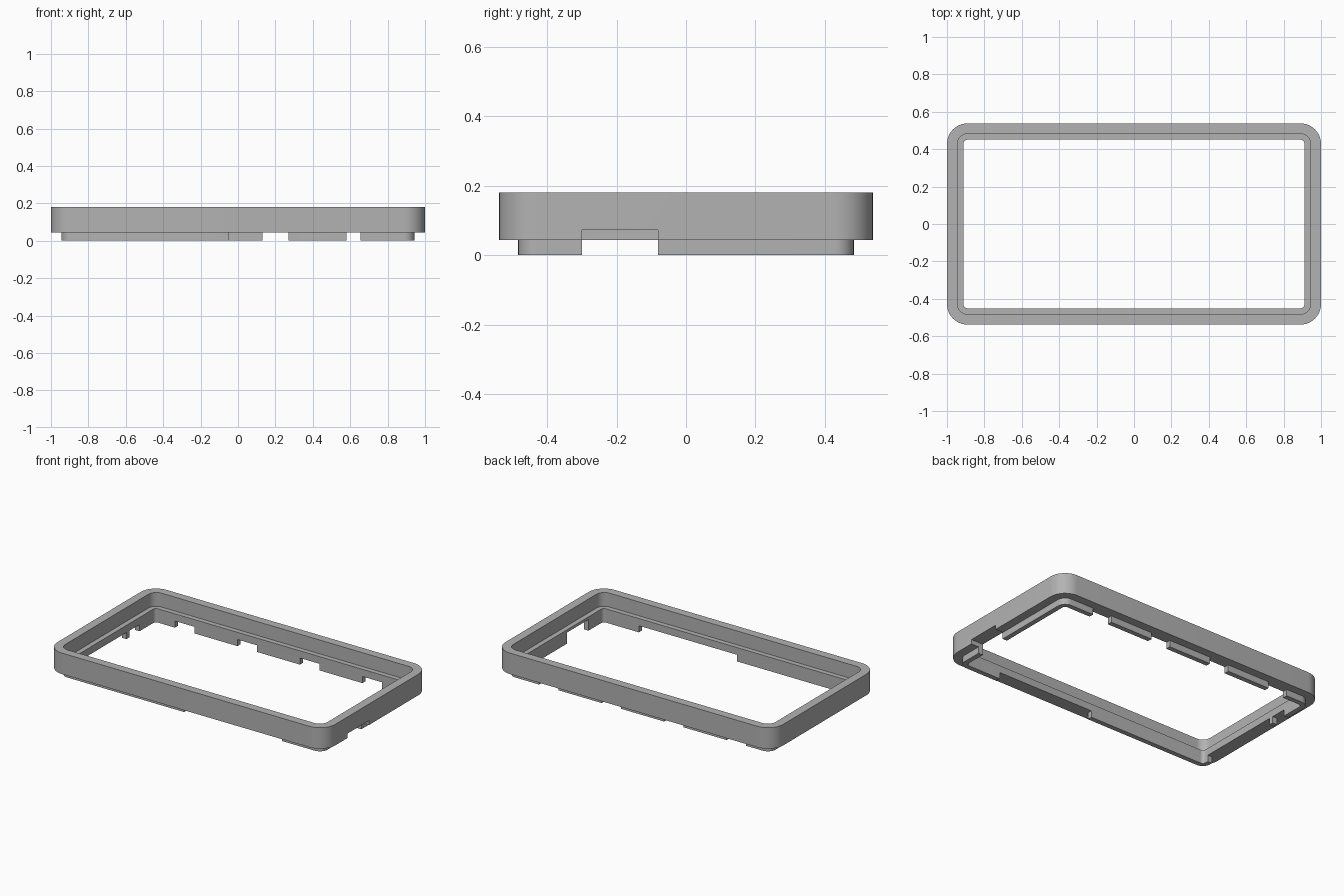
import bpy, bmesh, math
from mathutils import Matrix, Vector

if "Cube" in bpy.data.objects:
    bpy.data.objects.remove(bpy.data.objects["Cube"], do_unlink=True)

STEPS = 10
TOP, LEDGE, BASE = 0.18, 0.09, 0.043

# Outlines: half width, half depth, corner radius
OUTER = (1.0, 0.538, 0.11)
SKIRT = (0.944, 0.483, 0.055)
INNER = (0.912, 0.451, 0.023)


def rounded_loop(bm, outline, z):
    hx, hy, r = outline
    loop = []
    for corner, (sx, sy) in enumerate([(1, 1), (-1, 1), (-1, -1), (1, -1)]):
        for i in range(STEPS + 1):
            a = math.pi / 2 * (corner + i / STEPS)
            loop.append(bm.verts.new((sx * (hx - r) + r * math.cos(a),
                                      sy * (hy - r) + r * math.sin(a), z)))
    return loop


def make_object(name, bm):
    bmesh.ops.recalc_face_normals(bm, faces=bm.faces)
    mesh = bpy.data.meshes.new(name)
    bm.to_mesh(mesh)
    bm.free()
    obj = bpy.data.objects.new(name, mesh)
    bpy.context.collection.objects.link(obj)
    return obj


# Frame: stepped section swept around the rounded rectangle
bm = bmesh.new()
section = [(OUTER, BASE), (OUTER, TOP), (SKIRT, TOP), (SKIRT, LEDGE),
           (INNER, LEDGE), (INNER, 0), (SKIRT, 0), (SKIRT, BASE)]
loops = [rounded_loop(bm, outline, z) for outline, z in section]
for k, a in enumerate(loops):
    b = loops[(k + 1) % len(loops)]
    for i in range(len(a)):
        j = (i + 1) % len(a)
        bm.faces.new((a[i], a[j], b[j], b[i]))
frame = make_object("bezel_frame", bm)

grey = bpy.data.materials.new("grey")
grey.use_nodes = True
colour = (0.45, 0.45, 0.45, 1)
grey.diffuse_color = colour
grey.node_tree.nodes["Principled BSDF"].inputs["Base Color"].default_value = colour
frame.data.materials.append(grey)

# Gaps in the skirt: x range, y range, top height
gaps = [((-0.05, 0.655), (-0.51, -0.42), BASE),
        ((-0.97, -0.88), (-0.41, 0.155), BASE),
        ((-0.97, -0.88), (0.185, 0.29), BASE),
        ((0.85, 1.1), (-0.30, -0.08), 0.072)]
gaps += [((x - 0.07, x + 0.07), (0.42, 0.51), BASE)
         for x in (-0.70, -0.25, 0.20, 0.65)]

bm = bmesh.new()
for (x0, x1), (y0, y1), z1 in gaps:
    z0 = -0.1
    centre = Vector((x0 + x1, y0 + y1, z0 + z1)) / 2
    size = Matrix.Diagonal((x1 - x0, y1 - y0, z1 - z0, 1))
    bmesh.ops.create_cube(bm, size=1, matrix=Matrix.Translation(centre) @ size)
cutter = make_object("gap_cutter", bm)
cutter.hide_render = True

# Cut the gaps and shade the corners smoothly
cut = frame.modifiers.new("gaps", "BOOLEAN")
cut.operation = "DIFFERENCE"
cut.solver = "EXACT"
cut.object = cutter
bpy.ops.object.select_all(action="DESELECT")
frame.select_set(True)
bpy.context.view_layer.objects.active = frame
bpy.ops.object.modifier_apply(modifier=cut.name)
bpy.data.objects.remove(cutter, do_unlink=True)
bpy.ops.object.shade_smooth_by_angle(angle=math.radians(30))
